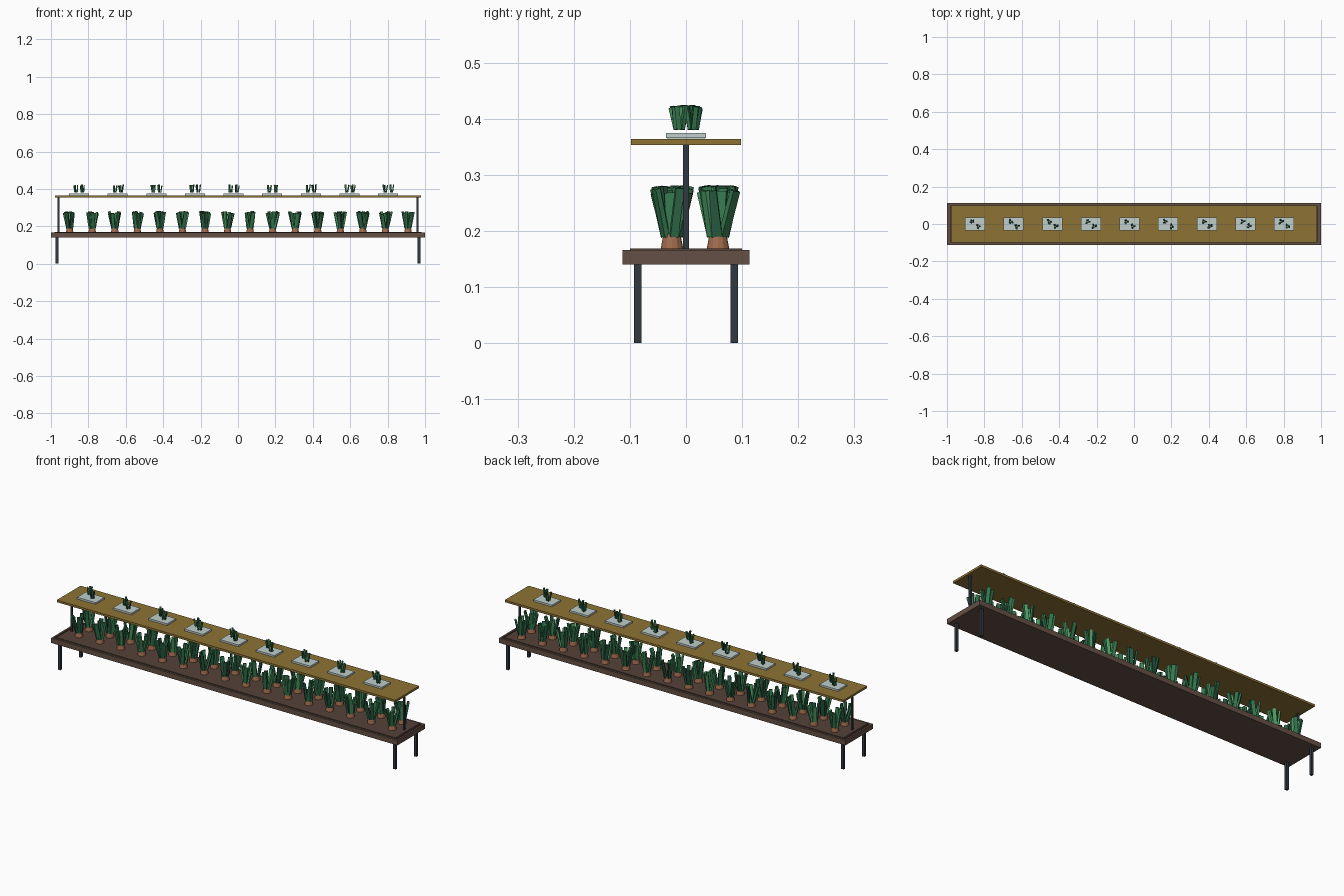
import bpy, bmesh, math, random
from mathutils import Matrix, Vector

if "Cube" in bpy.data.objects:
    bpy.data.objects.remove(bpy.data.objects["Cube"])

random.seed(7)


def mat(name, r, g, b):
    m = bpy.data.materials.new(name)
    m.diffuse_color = (r, g, b, 1)
    m.use_nodes = True
    m.node_tree.nodes["Principled BSDF"].inputs["Base Color"].default_value = m.diffuse_color
    return m


METAL = mat("dark_metal", 0.03, 0.04, 0.05)
WOOD = mat("brown_wood", 0.13, 0.08, 0.06)
SOIL = mat("soil", 0.09, 0.055, 0.04)
SHELF = mat("ochre_board", 0.27, 0.17, 0.035)
TRAY = mat("pale_tray", 0.52, 0.62, 0.6)
CLAY = mat("terracotta", 0.36, 0.15, 0.075)
GREENS = [mat("leaf_dark", 0.02, 0.1, 0.05),
          mat("leaf_mid", 0.035, 0.18, 0.075),
          mat("leaf_light", 0.07, 0.32, 0.12)]


def finish(name, bm, mats):
    me = bpy.data.meshes.new(name)
    bm.to_mesh(me)
    bm.free()
    for m in mats:
        me.materials.append(m)
    ob = bpy.data.objects.new(name, me)
    bpy.context.collection.objects.link(ob)
    return ob


def box(name, x, y, z0, z1, sx, sy, m):
    bm = bmesh.new()
    bmesh.ops.create_cube(bm, size=1, matrix=Matrix.Translation((x, y, (z0 + z1) / 2))
                          @ Matrix.Diagonal((sx, sy, z1 - z0, 1)))
    return finish(name, bm, [m])


def leaf_cluster(name, loc, count, radius, width, thick, height, tilt):
    """Ring of flat blades leaning outward from a common base."""
    bm = bmesh.new()
    for i in range(count):
        ang = 2 * math.pi * i / count + random.uniform(-0.3, 0.3)
        h = height * random.uniform(0.85, 1.0)
        M = (Matrix.Translation(loc) @ Matrix.Rotation(ang, 4, 'Z')
             @ Matrix.Translation((radius, 0, 0))
             @ Matrix.Rotation(random.uniform(0.3, 1) * tilt, 4, 'Y')
             @ Matrix.Rotation(random.uniform(-0.15, 0.15), 4, 'X')
             @ Matrix.Translation((0, 0, h / 2))
             @ Matrix.Diagonal((thick, width * random.uniform(0.8, 1.1), h, 1)))
        verts = bmesh.ops.create_cube(bm, size=1, matrix=M)["verts"]
        shade = random.choice((0, 1, 1, 2))
        for f in {f for v in verts for f in v.link_faces}:
            f.material_index = shade
    return finish(name, bm, GREENS)


# Lower bench: base, raised rims, soil bed
box("bench_base", 0, 0, 0.14, 0.158, 2.0, 0.226, WOOD)
box("soil_bed", 0, 0, 0.158, 0.169, 1.96, 0.2, SOIL)
for s in (-1, 1):
    box("bench_side_rim", 0, s * 0.108, 0.158, 0.166, 2.0, 0.01, WOOD)
    box("bench_end_rim", s * 0.995, 0, 0.158, 0.166, 0.01, 0.206, WOOD)
    # Legs and upper posts
    for t in (-1, 1):
        box("bench_leg", s * 0.968, t * 0.086, 0, 0.14, 0.014, 0.014, METAL)
    box("shelf_post", s * 0.96, 0, 0.169, 0.353, 0.01, 0.01, METAL)

# Upper shelf
box("upper_shelf", 0, 0, 0.353, 0.364, 1.956, 0.196, SHELF)

# Two rows of potted plants
for row, y in enumerate((-0.025, 0.057)):
    for i in range(16):
        x = -0.9 + i * 0.1206
        bm = bmesh.new()
        bmesh.ops.create_cone(bm, cap_ends=True, segments=12, radius1=0.02, radius2=0.015,
                              depth=0.026, matrix=Matrix.Translation((x, y, 0.182)))
        finish("plant_pot", bm, [CLAY])
        leaf_cluster("plant_leaves", Vector((x, y, 0.19)), random.choice((5, 6, 7)),
                     0.013, 0.018, 0.009, 0.092, 0.24)

# Seedling trays with a pair of sprouts each
for i in range(9):
    x = -0.85 + i * 0.2065
    box("seedling_tray", x, 0, 0.366, 0.375, 0.107, 0.072, TRAY)
    box("tray_foot", x, 0, 0.364, 0.366, 0.1, 0.066, TRAY)
    for dx, dy in ((-0.016, 0.013), (0.018, -0.012)):
        leaf_cluster("seedling_leaves", Vector((x + dx, dy, 0.381)), 3,
                     0.006, 0.009, 0.006, 0.044, 0.22)
